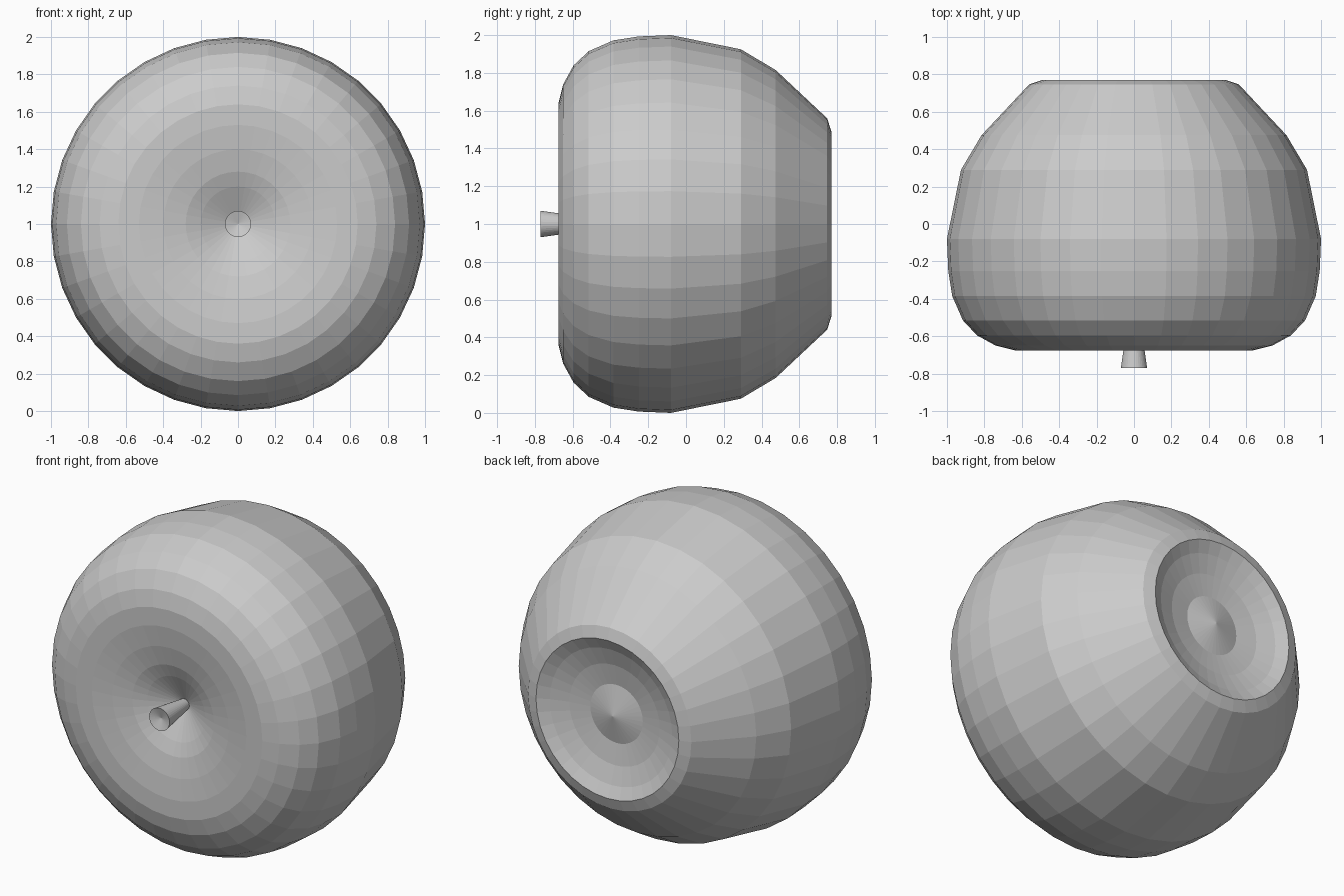
import bpy, bmesh, math
from mathutils import Matrix

if "Cube" in bpy.data.objects:
    bpy.data.objects.remove(bpy.data.objects["Cube"])


def lathe(name, profile, steps=36):
    """Spin (radius, y) points about the horizontal axis x = 0, z = 1."""
    bm = bmesh.new()
    verts = [bm.verts.new((r, y, 1.0)) for r, y in profile]
    edges = [bm.edges.new(pair) for pair in zip(verts, verts[1:])]
    bmesh.ops.spin(bm, geom=verts + edges, cent=(0, 0, 1), axis=(0, 1, 0),
                   angle=math.tau, steps=steps, use_duplicate=False)
    bmesh.ops.remove_doubles(bm, verts=bm.verts, dist=1e-4)
    bmesh.ops.dissolve_degenerate(bm, edges=bm.edges, dist=1e-5)
    bmesh.ops.recalc_face_normals(bm, faces=bm.faces)
    mesh = bpy.data.meshes.new(name)
    bm.to_mesh(mesh)
    bm.free()
    obj = bpy.data.objects.new(name, mesh)
    bpy.context.collection.objects.link(obj)
    return obj


# Fruit body: stem hollow, rounded shoulder, taper, blossom-end hollow
lathe("apple_body", [
    (0, -0.51), (0.20, -0.605), (0.28, -0.635), (0.40, -0.66),
    (0.53, -0.675), (0.64, -0.675), (0.74, -0.65), (0.84, -0.595),
    (0.915, -0.515), (0.972, -0.385), (0.993, -0.25), (1.0, -0.08),
    (0.925, 0.29), (0.815, 0.475), (0.56, 0.747), (0.49, 0.77),
    (0.42, 0.735), (0.31, 0.70), (0.18, 0.68), (0, 0.72),
])

# Flared stem with a slightly dished end
lathe("stem", [(0, -0.49), (0.03, -0.49), (0.07, -0.77), (0, -0.75)])
